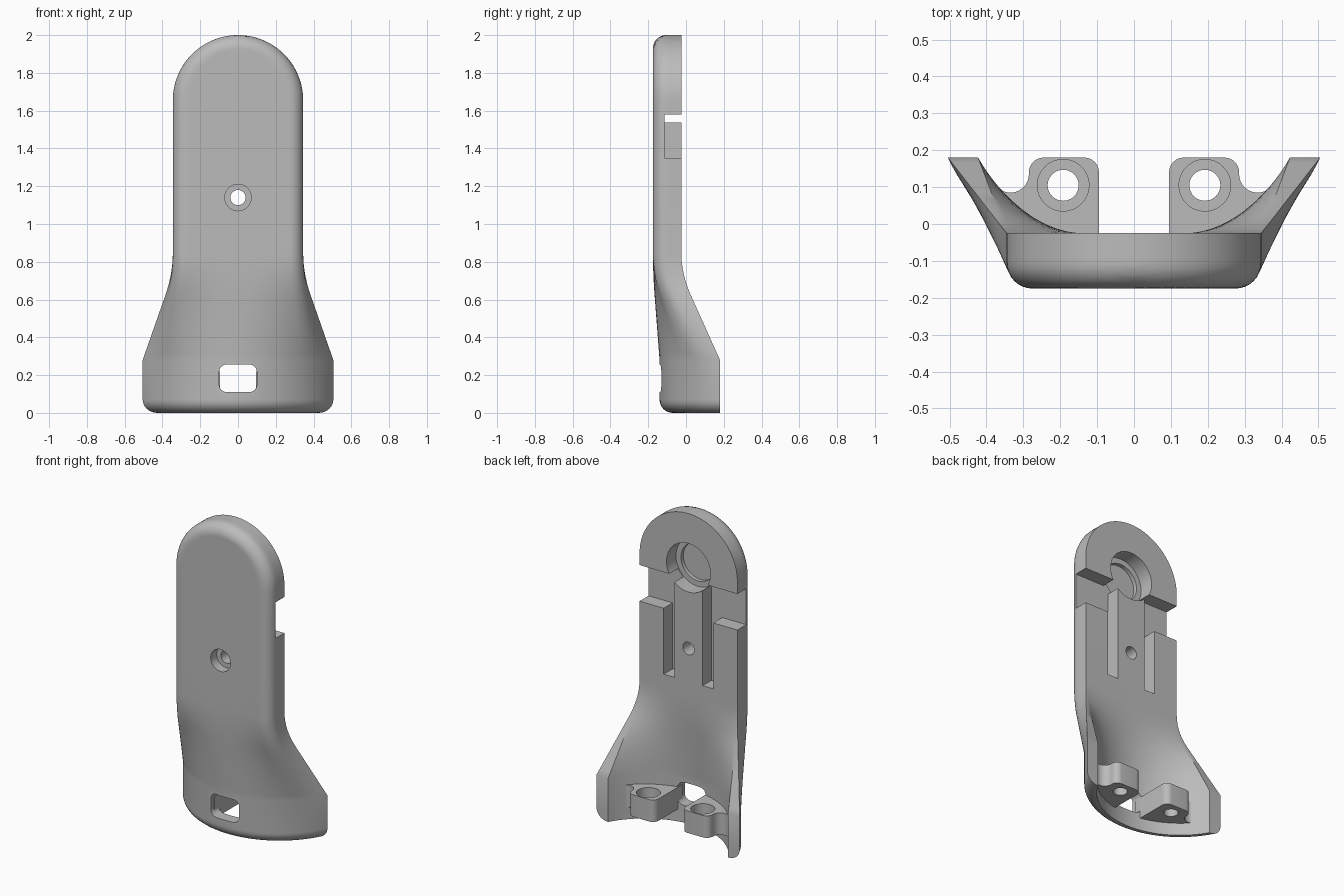
import bpy, bmesh
from math import sin, cos, pi, sqrt, acos, radians

if "Cube" in bpy.data.objects:
    bpy.data.objects.remove(bpy.data.objects["Cube"])

grey = bpy.data.materials.new("plain_grey")
grey.use_nodes = True
GREY = (0.5, 0.5, 0.5, 1)
grey.diffuse_color = GREY
grey.node_tree.nodes["Principled BSDF"].inputs["Base Color"].default_value = GREY

# Main dimensions
HALF, FRONT, BACK = 0.345, -0.175, -0.025     # upper slab
CAP, TOP = 1.655, 2.0                         # rounded cap centre and tip
FILLET = 0.07
R_OUT, R_IN, ARC_Y, END_Y = 0.558, 0.485, 0.418, 0.18   # curved foot
FOOT, NECK = 0.28, 0.85                       # start and end of the flare
SIDE_N, FILLET_N, FLAT_N = 4, 8, 10
N = SIDE_N + FILLET_N + FLAT_N


def add_object(name, bm):
    bmesh.ops.recalc_face_normals(bm, faces=bm.faces)
    mesh = bpy.data.meshes.new(name)
    bm.to_mesh(mesh)
    bm.free()
    mesh.materials.append(grey)
    ob = bpy.data.objects.new(name, mesh)
    bpy.context.collection.objects.link(ob)
    return ob


def prism(name, points, place, low, high):
    """Extrude a 2D outline between two levels; place maps (u, v, level) to xyz."""
    bm = bmesh.new()
    a = [bm.verts.new(place(u, v, low)) for u, v in points]
    b = [bm.verts.new(place(u, v, high)) for u, v in points]
    bm.faces.new(a)
    bm.faces.new(b)
    for i in range(len(a)):
        j = (i + 1) % len(a)
        bm.faces.new((a[i], a[j], b[j], b[i]))
    return add_object(name, bm)


def along_y(u, v, level):
    return (u, level, v)


def along_z(u, v, level):
    return (u, v, level)


def arc(cx, cy, r, start, end, n):
    return [(cx + r * cos(radians(start + (end - start) * i / n)),
             cy + r * sin(radians(start + (end - start) * i / n))) for i in range(n + 1)]


def circle(cx, cy, r, n=48):
    return arc(cx, cy, r, 0, 360, n)[:-1]


def rect(x0, x1, y0, y1):
    return [(x0, y0), (x1, y0), (x1, y1), (x0, y1)]


def cut(target, cutter):
    mod = target.modifiers.new("cut", "BOOLEAN")
    mod.operation, mod.solver, mod.object = "DIFFERENCE", "EXACT", cutter
    bpy.context.view_layer.objects.active = target
    bpy.ops.object.modifier_apply(modifier=mod.name)
    bpy.data.objects.remove(cutter)


def smooth(ob):
    bpy.ops.object.select_all(action="DESELECT")
    ob.select_set(True)
    bpy.context.view_layer.objects.active = ob
    bpy.ops.object.shade_smooth_by_angle(angle=radians(32))


def inset(d):
    """How far a rounded edge pulls in at depth d."""
    e = max(FILLET - d, 0)
    return FILLET - sqrt(max(FILLET ** 2 - e ** 2, 0))


def slab_outer(z):
    """Half outline of the slab, from back corner to front centre."""
    zz = max(z - CAP, 0)
    d_min = 0
    over = zz - (HALF - FILLET)
    if over > 0:
        d_min = FILLET - sqrt(max(FILLET ** 2 - over ** 2, 0))
    thick = BACK - FRONT
    depths = [thick + (FILLET - thick) * i / SIDE_N for i in range(SIDE_N)]
    depths += [FILLET * (1 - sin(pi / 2 * i / FILLET_N)) for i in range(FILLET_N + 1)]
    pts = []
    for d in depths:
        d = max(d, d_min)
        pts.append((sqrt(max((HALF - inset(d)) ** 2 - zz ** 2, 0)), FRONT + d))
    x, y = pts[-1]
    return pts + [(x * (1 - i / FLAT_N), y) for i in range(1, FLAT_N + 1)]


def lengths(pts):
    total = [0]
    for (x0, y0), (x1, y1) in zip(pts, pts[1:]):
        total.append(total[-1] + sqrt((x1 - x0) ** 2 + (y1 - y0) ** 2))
    return [t / total[-1] for t in total]


def foot_arc(r, fractions):
    a = acos((ARC_Y - END_Y) / r)
    return [(r * sin(a * (1 - f)), ARC_Y - r * cos(a * (1 - f))) for f in fractions]


def blend(p, q, f):
    return [(a + (c - a) * f, b + (d - b) * f) for (a, b), (c, d) in zip(p, q)]


FRACTIONS = lengths(slab_outer(NECK))
EVEN = [i / N for i in range(N + 1)]


def section(z):
    u = min(max((NECK - z) / (NECK - FOOT), 0), 1)
    f = u * u / 0.64 if u < 0.4 else 0.25 + (u - 0.4) * 1.25
    outer = slab_outer(z)
    width = outer[0][0]
    inner = [(width * (1 - e), BACK) for e in EVEN]
    outer = blend(outer, foot_arc(R_OUT - inset(z), FRACTIONS), f)
    inner = blend(inner, foot_arc(R_IN, EVEN), f)
    ring = outer + [(-x, y) for x, y in outer[-2::-1]]
    ring += [(-x, y) for x, y in inner] + inner[-2::-1]
    return ring


# Body: one loft from the curved foot to the rounded cap
levels = [FILLET * (1 - cos(pi / 2 * i / 8)) for i in range(9)]
levels += [FOOT + (NECK - FOOT) * i / 18 for i in range(19)]
levels += [1.1, 1.4]
levels += [CAP + (TOP - CAP) * sin(pi / 2 * i / 28) for i in range(29)]
bm = bmesh.new()
rings = [[bm.verts.new((x, y, z)) for x, y in section(z)] for z in levels]
bm.faces.new(rings[0])
for low, high in zip(rings, rings[1:]):
    for i in range(len(low)):
        j = (i + 1) % len(low)
        bm.faces.new((low[i], low[j], high[j], high[i]))
bmesh.ops.remove_doubles(bm, verts=bm.verts, dist=0.0001)
body = add_object("bracket_body", bm)

# Screw hole with counterbore at the front
cut(body, prism("cutter", circle(0, 1.14, 0.04), along_y, -0.3, 0.1))
cut(body, prism("cutter", circle(0, 1.14, 0.07), along_y, -0.3, -0.115))

# Rounded window through the foot
window = []
for sx, sz, start in ((1, 1, 0), (-1, 1, 90), (-1, -1, 180), (1, -1, 270)):
    window += arc(sx * 0.06, 0.183 + sz * 0.033, 0.04, start, start + 90, 6)
cut(body, prism("cutter", window, along_y, -0.3, 0.1))

# Stepped round pocket in the back
cut(body, prism("cutter", circle(0, CAP, 0.155), along_y, -0.12, 0.1))
cut(body, prism("cutter", circle(0, CAP, 0.12), along_y, -0.145, 0.1))

# Cross channel and long grooves, leaving a raised centre strip
for s in (1, -1):
    outline = [(0.1, 0.93), (0.175, 0.93), (0.175, 1.35), (0.5, 1.35), (0.5, 1.58), (0.1, 1.58)]
    cut(body, prism("cutter", [(s * x, z) for x, z in outline], along_y, -0.115, 0.1))
smooth(body)

# Screw lugs inside the foot
lug = [(0.2, -0.08), (0.095, -0.1)]
lug += arc(0.135, 0.14, 0.04, 180, 90, 8)
lug += arc(0.245, 0.14, 0.04, 90, 0, 8)
lug += arc(0.335, 0.135, 0.05, 180, 305, 12)
lug += [(0.4, 0.12), (0.3, -0.02)]
for s, side in ((1, "left"), (-1, "right")):
    ob = prism(side + "_screw_lug", [(s * x, y) for x, y in lug], along_z, 0.08, 0.22)
    cut(ob, prism("cutter", circle(s * 0.192, 0.105, 0.042), along_z, 0, 0.4))
    cut(ob, prism("cutter", circle(s * 0.192, 0.105, 0.07), along_z, 0.15, 0.4))
    smooth(ob)
